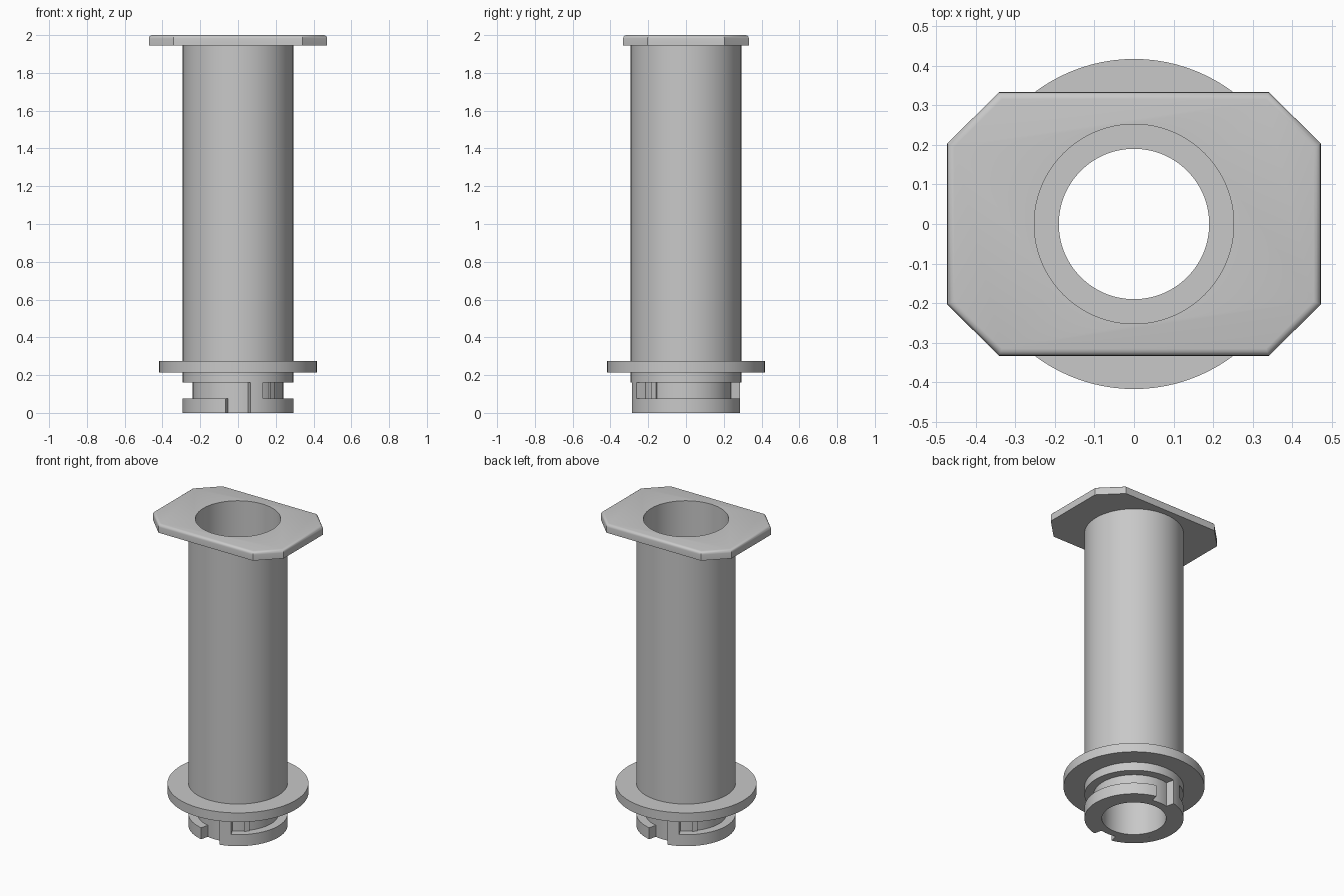
import bpy, bmesh
from math import radians, sin, cos, pi
from mathutils import Matrix

cube = bpy.data.objects.get("Cube")
if cube:
    bpy.data.objects.remove(cube)

GREY = (0.58, 0.58, 0.58, 1)
grey = bpy.data.materials.new("plain grey")
grey.use_nodes = True
grey.diffuse_color = GREY
grey.node_tree.nodes["Principled BSDF"].inputs["Base Color"].default_value = GREY


def finish(name, bm):
    """Turn a bmesh into a shaded object."""
    bmesh.ops.recalc_face_normals(bm, faces=bm.faces)
    mesh = bpy.data.meshes.new(name)
    bm.to_mesh(mesh)
    bm.free()
    mesh.materials.append(grey)
    ob = bpy.data.objects.new(name, mesh)
    bpy.context.collection.objects.link(ob)
    bpy.ops.object.select_all(action='DESELECT')
    ob.select_set(True)
    bpy.context.view_layer.objects.active = ob
    bpy.ops.object.shade_smooth_by_angle(angle=radians(25))
    return ob


def revolve(name, profile, start=0, end=360):
    """Sweep a closed (radius, z) profile; angles run from the front towards +x."""
    bm = bmesh.new()
    full = end - start == 360
    steps = 96 if full else max(2, round((end - start) / 3.75))
    rings = []
    for i in range(steps if full else steps + 1):
        a = radians(start + (end - start) * i / steps)
        rings.append([bm.verts.new((r * sin(a), -r * cos(a), z)) for r, z in profile])
    n = len(profile)
    for i in range(steps):
        a, b = rings[i], rings[(i + 1) % len(rings)]
        for j in range(n):
            k = (j + 1) % n
            bm.faces.new((a[j], b[j], b[k], a[k]))
    if not full:
        bm.faces.new(rings[0])
        bm.faces.new(rings[-1])
    return finish(name, bm)


def box_profile(r0, r1, z0, z1):
    return [(r0, z0), (r1, z0), (r1, z1), (r0, z1)]


# Tube with lower flange, collar, narrow neck and stepped bore
NECK, OUTER, BORE = 0.24, 0.293, 0.252
revolve("tube_body", [
    (0.19, 0), (NECK, 0), (NECK, 0.16), (OUTER, 0.16), (OUTER, 0.215),
    (0.417, 0.215), (0.417, 0.275), (OUTER, 0.275), (OUTER, 1.945),
    (BORE, 1.945), (BORE, 0.22), (0.19, 0.22)])

# Bayonet lock, repeated on both sides: lip with entry slots, stop and detent rib
for side, turn in (("front", 0), ("back", 180)):
    revolve(side + "_lock_lip", [(NECK, 0), (OUTER, 0), (OUTER, 0.075), (NECK, 0.075)],
            13 + turn, 167 + turn)
    revolve(side + "_lock_stop", box_profile(NECK, OUTER, 0.075, 0.16), 13 + turn, 27 + turn)
    revolve(side + "_detent_rib", box_profile(0.235, 0.25, 0.075, 0.16), 43.5 + turn, 50.5 + turn)

# Top plate: rectangle with cut corners and rounded upper rim
bm = bmesh.new()
outline = []
for sx, sy in ((1, 1), (-1, 1), (-1, -1), (1, -1)):
    pair = [(0.472 * sx, 0.203 * sy), (0.341 * sx, 0.333 * sy)]
    outline += pair if sx * sy > 0 else pair[::-1]
base = bm.faces.new([bm.verts.new((x, y, 1.945)) for x, y in outline])
grown = bmesh.ops.extrude_face_region(bm, geom=[base], use_keep_orig=True)
top = [v for v in grown["geom"] if isinstance(v, bmesh.types.BMVert)]
bmesh.ops.translate(bm, verts=top, vec=(0, 0, 0.055))
rim = [e for e in bm.edges if all(v.co.z > 1.99 for v in e.verts)]
bmesh.ops.bevel(bm, geom=rim, offset=0.018, segments=4, profile=0.5, affect='EDGES')
plate = finish("top_plate", bm)

# Bore through the plate
bm = bmesh.new()
bmesh.ops.create_cone(bm, cap_ends=True, segments=96, radius1=BORE, radius2=BORE,
                      depth=0.4, matrix=Matrix.Translation((0, 0, 1.97)))
cutter = finish("bore_cutter", bm)
cutter.hide_render = True
cut = plate.modifiers.new("bore", 'BOOLEAN')
cut.operation = 'DIFFERENCE'
cut.solver = 'EXACT'
cut.object = cutter
bpy.context.view_layer.objects.active = plate
bpy.ops.object.modifier_apply(modifier=cut.name)
bpy.data.objects.remove(cutter)
plate.select_set(True)
bpy.ops.object.shade_smooth_by_angle(angle=radians(25))
